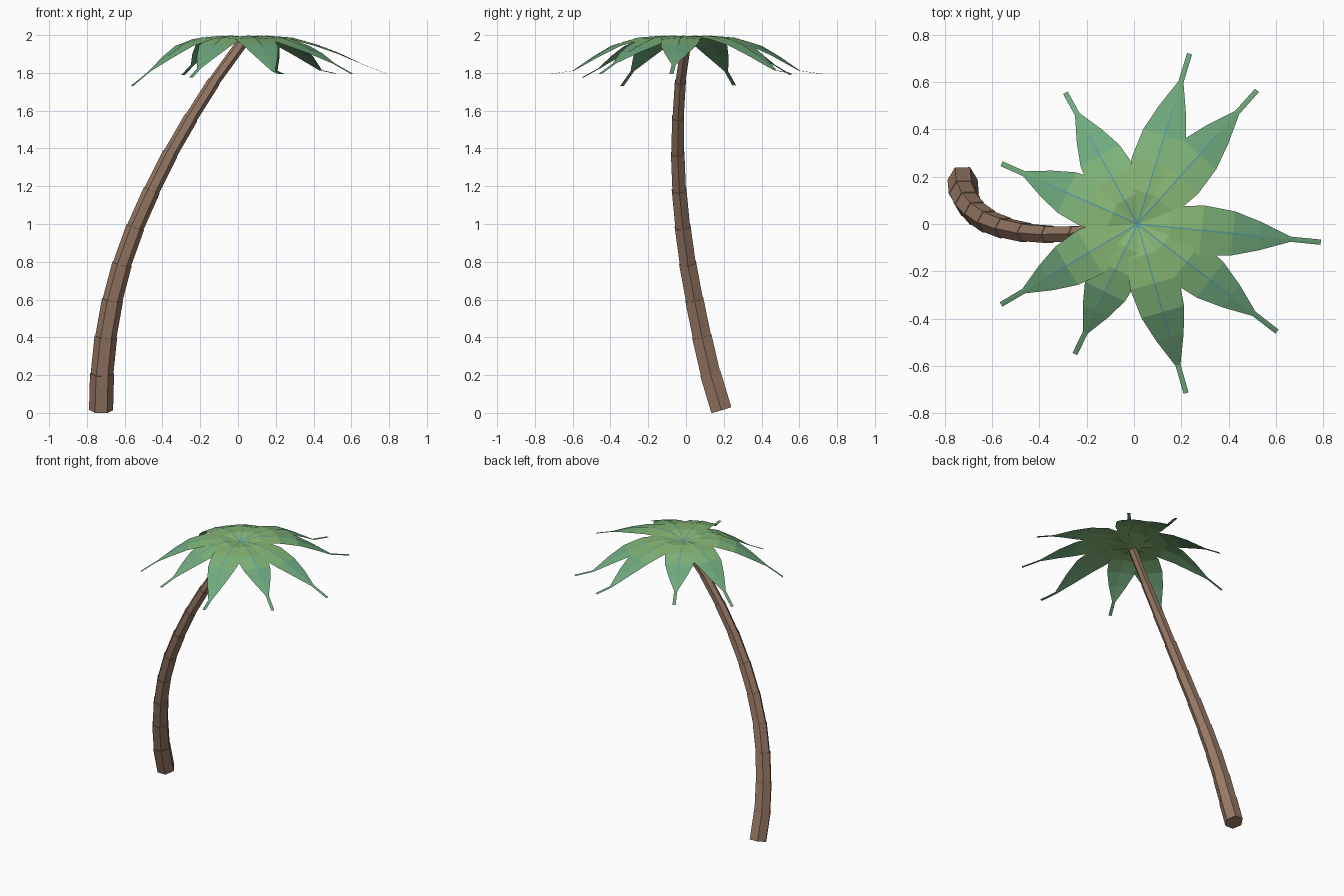
import bpy, bmesh, math
from mathutils import Vector

if "Cube" in bpy.data.objects:
    bpy.data.objects.remove(bpy.data.objects["Cube"])


def material(name, color):
    m = bpy.data.materials.new(name)
    m.diffuse_color = (*color, 1)
    m.use_nodes = True
    m.node_tree.nodes["Principled BSDF"].inputs["Base Color"].default_value = m.diffuse_color
    return m


BARK = material("bark brown", (0.31, 0.19, 0.13))
LEAF = material("leaf green", (0.25, 0.477, 0.178))
LEAF_MID = material("leaf mid green", (0.21, 0.45, 0.19))
LEAF_TIP = material("leaf tip green", (0.16, 0.40, 0.205))
RIB = material("rib teal", (0.10, 0.32, 0.36))


def add_object(name, bm, mats):
    me = bpy.data.meshes.new(name)
    bm.to_mesh(me)
    bm.free()
    for m in mats:
        me.materials.append(m)
    ob = bpy.data.objects.new(name, me)
    bpy.context.collection.objects.link(ob)
    return ob


# Trunk: overlapping six-sided segments along a bent path
PATH = [Vector(p) for p in (
    (-.725, .187, .015), (-.72, .13, .205), (-.70, .085, .40), (-.665, .045, .595),
    (-.615, .01, .785), (-.545, -.017, .98), (-.458, -.036, 1.175), (-.36, -.044, 1.37),
    (-.25, -.042, 1.56), (-.13, -.03, 1.75), (.015, 0, 1.95))]


def hexagon(bm, center, direction, radius):
    d = direction.normalized()
    u = (Vector((1, 0, 0)) - d * d.x).normalized()
    v = d.cross(u)
    return [bm.verts.new(center + radius * (u * math.cos(a) + v * math.sin(a)))
            for a in (i * math.pi / 3 for i in range(6))]


bm = bmesh.new()
count = len(PATH) - 1
for i in range(count):
    a, b = PATH[i], PATH[i + 1]
    r = .065 - .038 * i / count
    low = hexagon(bm, a, b - a, r * .98)
    high = hexagon(bm, b + (b - a) * .02, b - a, r * .98)
    for k in range(6):
        n = (k + 1) % 6
        bm.faces.new((low[k], low[n], high[n], high[k]))
    bm.faces.new(low[::-1])
    bm.faces.new(high)
add_object("trunk", bm, [BARK])

# Fronds: flat arched leaves, each as tip x, tip y, tip height, stem height
CROWN = Vector((.015, 0, 0))
FRONDS = [(.79, -.077, 1.795, 1.845), (.605, -.455, 1.795, 1.85),
          (.22, -.715, 1.795, 1.812), (-.25, -.55, 1.775, 1.825),
          (-.562, -.34, 1.73, 1.81), (-.56, .255, 1.735, 1.81),
          (-.29, .555, 1.79, 1.845), (.235, .72, 1.795, 1.812),
          (.52, .565, 1.797, 1.815)]
# Fraction of the length and half width of each row
ROWS = [(0, .02), (.18, .088), (.35, .106), (.52, .094), (.67, .06), (.835, .011), (1, .011)]

for tx, ty, tip_z, stem_z in FRONDS:
    reach = Vector((tx, ty, 0)) - CROWN
    side = Vector((-reach.y, reach.x, 0)).normalized()
    heights = [1.975, 1.997, 1.987, 1.95, (1.95 + stem_z) / 2 + .008, stem_z, tip_z]
    mids = [CROWN + reach * t + Vector((0, 0, z)) for (t, w), z in zip(ROWS, heights)]
    bm = bmesh.new()
    rows = []
    for c, (t, w) in zip(mids, ROWS):
        drop = Vector((0, 0, w * .08))
        rows.append([bm.verts.new(p) for p in (c - side * w - drop, c, c + side * w - drop)])
    for i in range(len(rows) - 1):
        for k in range(2):
            f = bm.faces.new((rows[i][k], rows[i + 1][k], rows[i + 1][k + 1], rows[i][k + 1]))
            f.material_index = 0 if i < 2 else 1 if i == 2 else 2
    add_object("frond", bm, [LEAF, LEAF_MID, LEAF_TIP])

    # Thin rib lying along the middle of the leaf
    bm = bmesh.new()
    lift = Vector((0, 0, .002))
    strip = [[bm.verts.new(c + lift + side * s * .003) for s in (-1, 1)] for c in mids[:5]]
    for p, q in zip(strip, strip[1:]):
        bm.faces.new((p[0], q[0], q[1], p[1]))
    add_object("frond_rib", bm, [RIB])
